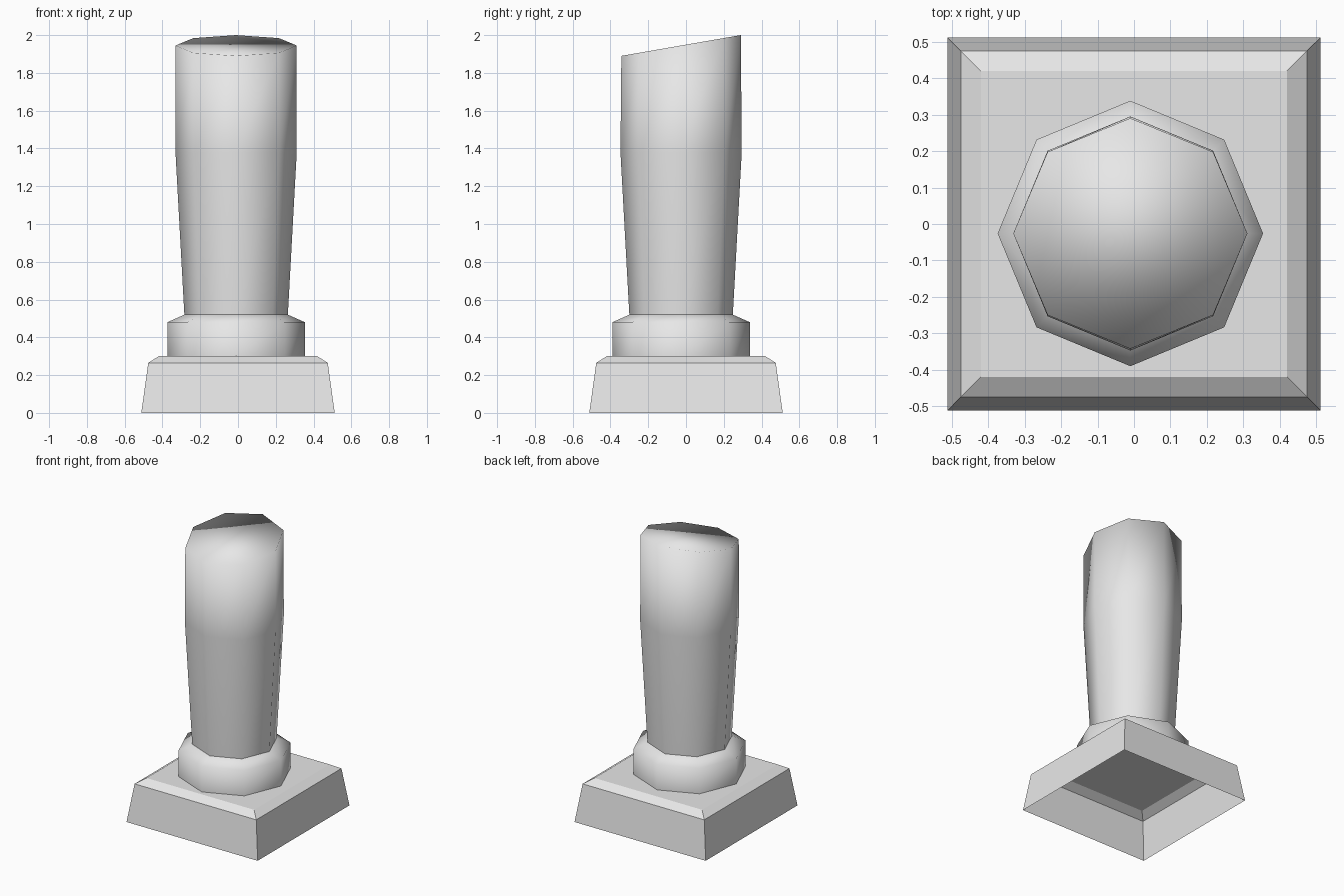
import bpy
import bmesh
import math
from mathutils import Vector

cube = bpy.data.objects.get("Cube")
if cube:
    bpy.data.objects.remove(cube, do_unlink=True)

# One plain stone grey for everything
stone = bpy.data.materials.new("stone grey")
stone.use_nodes = True
stone.diffuse_color = (0.8, 0.8, 0.8, 1)
stone.node_tree.nodes["Principled BSDF"].inputs["Base Color"].default_value = (0.8, 0.8, 0.8, 1)


def ring(sides, radius, z, centre=(0, 0), turn=0.0, slope=0.0, squash=1.0):
    """Points of a regular polygon, optionally tilted so that it rises to the back."""
    points = []
    for i in range(sides):
        a = turn + math.tau * i / sides
        x, y = radius * math.cos(a), radius * squash * math.sin(a)
        points.append(Vector((centre[0] + x, centre[1] + y, z + slope * y)))
    return points


def loft(name, rings, smooth, cap_top):
    """Skin a stack of rings, leaving the bottom open."""
    bm = bmesh.new()
    loops = [[bm.verts.new(p) for p in r] for r in rings]
    for low, high in zip(loops, loops[1:]):
        for i in range(len(low)):
            j = (i + 1) % len(low)
            bm.faces.new((low[i], low[j], high[j], high[i]))
    if cap_top:
        bm.faces.new(loops[-1])
    for face in bm.faces:
        face.smooth = smooth
    mesh = bpy.data.meshes.new(name)
    bm.to_mesh(mesh)
    bm.free()
    mesh.materials.append(stone)
    obj = bpy.data.objects.new(name, mesh)
    bpy.context.collection.objects.link(obj)
    return obj


# Hollow square plinth with a bevelled top edge
plinth = [(0.512, 0), (0.475, 0.265), (0.42, 0.30)]
loft("plinth",
     [ring(4, half * math.sqrt(2), z, turn=math.pi / 4) for half, z in plinth],
     smooth=False, cap_top=True)

# Octagonal collar and shaft stand slightly off the plinth's centre
axis = (-0.01, -0.026)
collar = [(0.364, 0.30), (0.364, 0.48), (0.274, 0.52)]
loft("collar", [ring(8, r, z, axis) for r, z in collar], smooth=True, cap_top=False)

# Shaft swells upward and ends in a slanted cut
shaft = [ring(8, r, z, axis) for r, z in [(0.274, 0.52), (0.321, 1.38)]]
shaft.append(ring(8, 0.321, 1.945, axis, slope=0.174, squash=0.985))
loft("shaft", shaft, smooth=True, cap_top=True)
